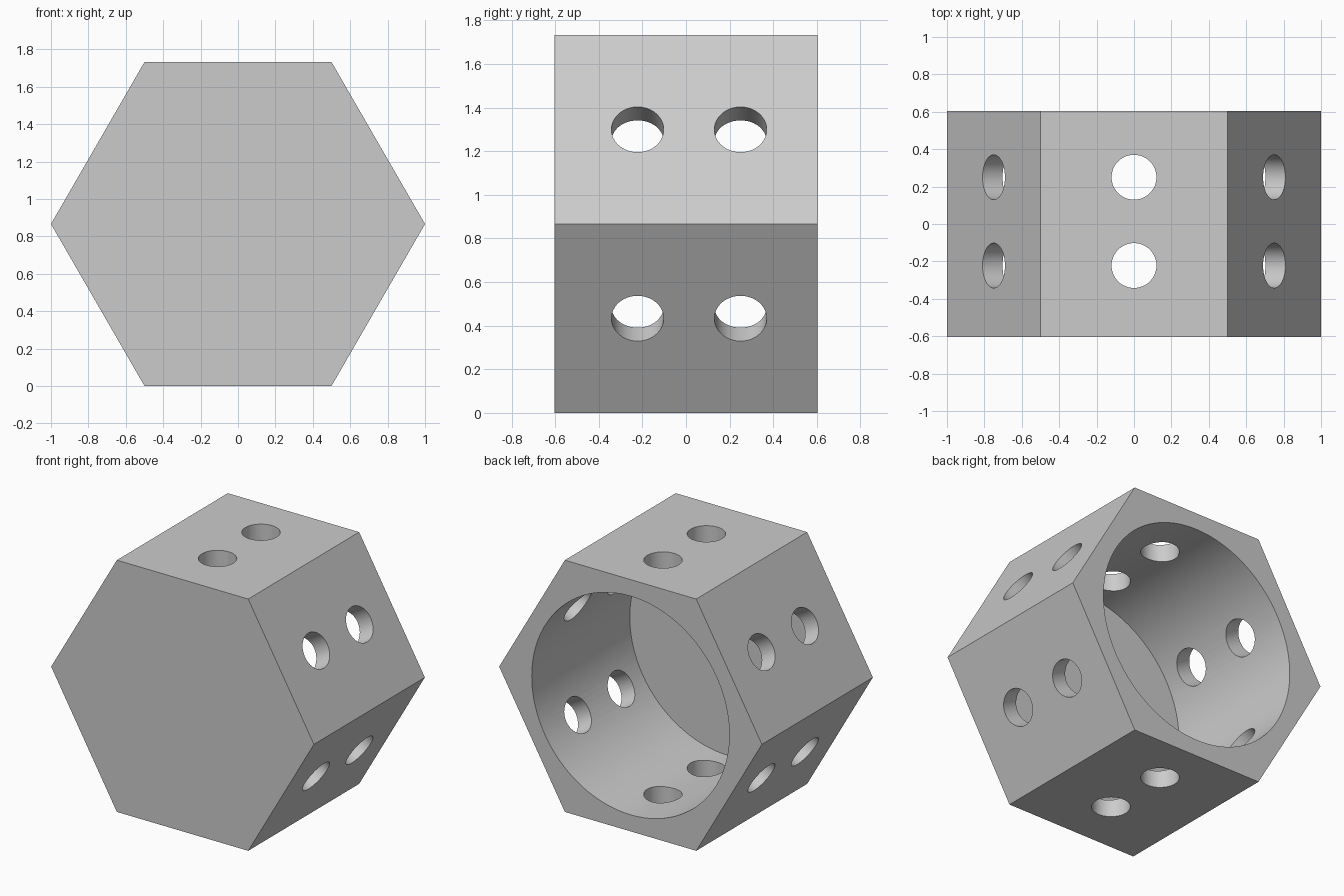
import bpy, bmesh, math
from mathutils import Matrix, Vector

old = bpy.data.objects.get("Cube")
if old:
    bpy.data.objects.remove(old, do_unlink=True)

APOTHEM = math.sqrt(3) / 2
HALF_DEPTH = 0.603
FLOOR = 0.14
BORE_RADIUS = 0.752
HOLE_RADIUS = 0.12
HOLE_YS = (-0.222, 0.25)

grey = bpy.data.materials.new("grey")
grey.use_nodes = True
colour = (0.6, 0.6, 0.6, 1)
grey.diffuse_color = colour
grey.node_tree.nodes["Principled BSDF"].inputs["Base Color"].default_value = colour


def make_object(name, bm):
    bmesh.ops.recalc_face_normals(bm, faces=bm.faces)
    mesh = bpy.data.meshes.new(name)
    bm.to_mesh(mesh)
    bm.free()
    mesh.materials.append(grey)
    obj = bpy.data.objects.new(name, mesh)
    bpy.context.collection.objects.link(obj)
    return obj


def add_cylinder(bm, radius, start, end, sides):
    """Cylinder from start to end."""
    axis = end - start
    turn = axis.to_track_quat('Z', 'Y').to_matrix().to_4x4()
    bmesh.ops.create_cone(bm, cap_ends=True, segments=sides, radius1=radius,
                          radius2=radius, depth=axis.length,
                          matrix=Matrix.Translation((start + end) / 2) @ turn)


# Hexagonal housing, flat sides on top and bottom
bm = bmesh.new()
corners = [bm.verts.new((math.cos(math.radians(60 * i)), -HALF_DEPTH,
                         APOTHEM + math.sin(math.radians(60 * i)))) for i in range(6)]
front = bm.faces.new(corners)
extruded = bmesh.ops.extrude_face_region(bm, geom=[front], use_keep_orig=True)
bmesh.ops.translate(bm, vec=(0, 2 * HALF_DEPTH, 0),
                    verts=[v for v in extruded["geom"] if isinstance(v, bmesh.types.BMVert)])
housing = make_object("hexagonal_housing", bm)

# Blind round bore, open at the back
bm = bmesh.new()
add_cylinder(bm, BORE_RADIUS, Vector((0, FLOOR - HALF_DEPTH, APOTHEM)),
             Vector((0, HALF_DEPTH + 0.2, APOTHEM)), 128)
bore = make_object("bore_cutter", bm)

# Two drilled holes through each of the six walls
bm = bmesh.new()
for i in range(6):
    angle = math.radians(30 + 60 * i)
    out = Vector((math.cos(angle), 0, math.sin(angle)))
    for y in HOLE_YS:
        centre = Vector((0, y, APOTHEM))
        add_cylinder(bm, HOLE_RADIUS, centre + out * 0.5, centre + out, 48)
holes = make_object("hole_cutter", bm)

# Cut the bore and the holes, then drop the cutters
bpy.context.view_layer.objects.active = housing
for cutter in (bore, holes):
    cutter.hide_render = True
    cut = housing.modifiers.new(cutter.name, 'BOOLEAN')
    cut.operation = 'DIFFERENCE'
    cut.solver = 'EXACT'
    cut.object = cutter
    bpy.ops.object.modifier_apply(modifier=cut.name)
    bpy.data.objects.remove(cutter, do_unlink=True)

bpy.ops.object.select_all(action='DESELECT')
housing.select_set(True)
bpy.ops.object.shade_smooth_by_angle(angle=math.radians(30))
